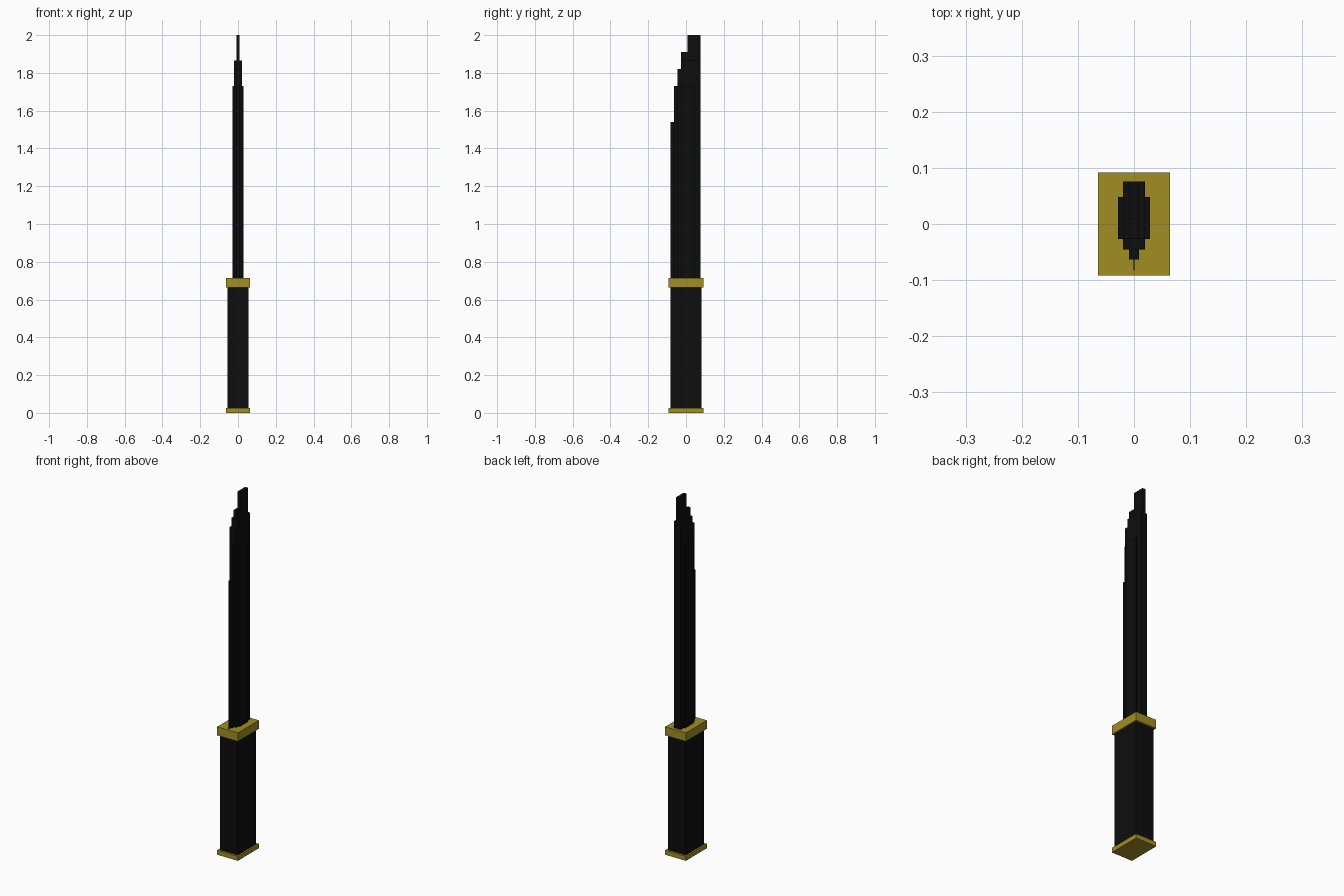
import bpy
import bmesh

if "Cube" in bpy.data.objects:
    bpy.data.objects.remove(bpy.data.objects["Cube"])


def material(name, color):
    m = bpy.data.materials.new(name)
    m.diffuse_color = (*color, 1.0)
    m.use_nodes = True
    m.node_tree.nodes["Principled BSDF"].inputs["Base Color"].default_value = m.diffuse_color
    return m


black = material("matte black", (0.004, 0.004, 0.004))
gold = material("dull gold", (0.35, 0.27, 0.016))


def add_object(name, bm, mat):
    bmesh.ops.recalc_face_normals(bm, faces=bm.faces)
    mesh = bpy.data.meshes.new(name)
    bm.to_mesh(mesh)
    bm.free()
    mesh.materials.append(mat)
    obj = bpy.data.objects.new(name, mesh)
    bpy.context.collection.objects.link(obj)
    return obj


def box(name, half_x, half_y, z0, z1, mat):
    bm = bmesh.new()
    bmesh.ops.create_cube(bm, size=1)
    for v in bm.verts:
        v.co.x *= 2 * half_x
        v.co.y *= 2 * half_y
        v.co.z = z0 if v.co.z < 0 else z1
    return add_object(name, bm, mat)


def slab(name, half_x, profile, mat):
    """Side profile in (y, z), extruded evenly to both sides of x = 0."""
    bm = bmesh.new()
    face = bm.faces.new([bm.verts.new((-half_x, y, z)) for y, z in profile])
    ext = bmesh.ops.extrude_face_region(bm, geom=[face])
    verts = [g for g in ext["geom"] if isinstance(g, bmesh.types.BMVert)]
    bmesh.ops.translate(bm, verts=verts, vec=(2 * half_x, 0, 0))
    return add_object(name, bm, mat)


# Handle with its gold end cap and guard
box("pommel_cap", 0.064, 0.092, 0.0, 0.025, gold)
box("grip", 0.055, 0.081, 0.025, 0.665, black)
box("guard", 0.064, 0.092, 0.665, 0.713, gold)

# Blade: stepped cutting edge, each step given as (front y, top z)
BASE = 0.71
STEPS = [(-0.063, 1.73), (-0.045, 1.82), (-0.027, 1.91), (0.009, 2.0)]


def stepped_profile(front, back, limit):
    pts = [(back, BASE), (front, BASE)]
    for i, (y, z) in enumerate(STEPS):
        end = STEPS[i + 1][0] if i + 1 < len(STEPS) else back
        y, end, z = max(y, front), min(end, back), min(z, limit)
        if end <= y:
            continue
        if pts[-1][1] == z:          # same height: lengthen the last step
            pts[-1] = (end, z)
        else:
            pts += [(y, z), (end, z)]
    return pts


# Nested layers, thicker ones shorter and narrower
slab("blade_core", 0.009, stepped_profile(-0.063, 0.076, 2.0), black)
slab("blade_middle_layer", 0.020, stepped_profile(-0.045, 0.076, 1.865), black)
slab("blade_outer_layer", 0.0285, stepped_profile(-0.027, 0.048, 1.73), black)

# Paper-thin cutting edge
slab("cutting_edge", 0.0006,
     [(-0.06, BASE), (-0.083, BASE), (-0.083, 1.54), (-0.06, 1.54)], black)
